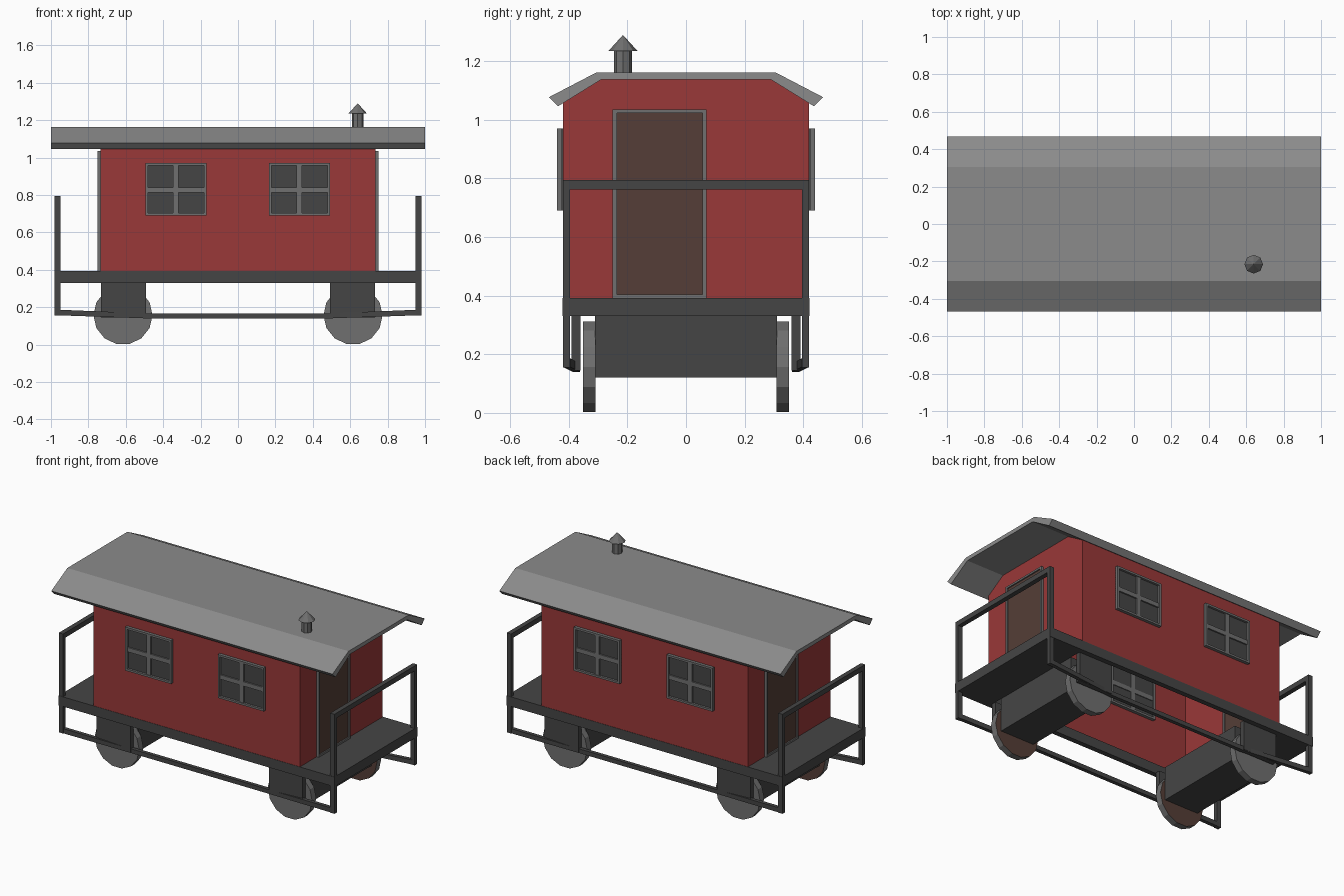
import bpy, bmesh, math
from mathutils import Vector, Matrix

if "Cube" in bpy.data.objects:
    bpy.data.objects.remove(bpy.data.objects["Cube"])


def mat(name, r, g, b):
    m = bpy.data.materials.new(name)
    m.diffuse_color = (r, g, b, 1)
    m.use_nodes = True
    m.node_tree.nodes["Principled BSDF"].inputs["Base Color"].default_value = m.diffuse_color
    return m


RED = mat("red_paint", 0.32, 0.04, 0.04)
DARK = mat("dark_iron", 0.06, 0.06, 0.06)
BROWN = mat("brown_wood", 0.09, 0.048, 0.038)
GREY = mat("mid_grey", 0.16, 0.16, 0.16)
ROOF = mat("roof_grey", 0.26, 0.26, 0.26)


def finish(name, bm, *mats):
    me = bpy.data.meshes.new(name)
    bm.to_mesh(me)
    bm.free()
    ob = bpy.data.objects.new(name, me)
    bpy.context.collection.objects.link(ob)
    for m in mats:
        me.materials.append(m)
    return ob


def boxes(name, material, *spans):
    """One object from boxes given as (x0, x1, y0, y1, z0, z1)."""
    bm = bmesh.new()
    for x0, x1, y0, y1, z0, z1 in spans:
        m = Matrix.Translation(((x0 + x1) / 2, (y0 + y1) / 2, (z0 + z1) / 2))
        bmesh.ops.create_cube(bm, size=1, matrix=m @ Matrix.Diagonal((x1 - x0, y1 - y0, z1 - z0, 1)))
    return finish(name, bm, material)


def extrude_x(name, material, profile, x0, x1, caps=True):
    """Extrude a closed (y, z) profile along x."""
    bm = bmesh.new()
    f = bm.faces.new([bm.verts.new((x0, y, z)) for y, z in profile])
    r = bmesh.ops.extrude_face_region(bm, geom=[f], use_keep_orig=True)
    bmesh.ops.translate(bm, vec=(x1 - x0, 0, 0), verts=[v for v in r["geom"] if isinstance(v, bmesh.types.BMVert)])
    bmesh.ops.recalc_face_normals(bm, faces=bm.faces)
    return finish(name, bm, material), 


def cone(name, material, r1, r2, depth, sides, matrix, extra=()):
    bm = bmesh.new()
    bmesh.ops.create_cone(bm, cap_ends=True, segments=sides, radius1=r1, radius2=r2, depth=depth, matrix=matrix)
    return finish(name, bm, material, *extra)


# Body: wall shell, open below and under the roof
body = extrude_x("body_walls", RED, [(-.42, .36), (.42, .36), (.42, 1.065), (.30, 1.138), (-.30, 1.138), (-.42, 1.065)],
                 -.735, .735)[0]
bm = bmesh.new()
bm.from_mesh(body.data)
bm.normal_update()
gone = [f for f in bm.faces if abs(f.normal.z) > .3]
bmesh.ops.delete(bm, geom=gone, context='FACES')
bm.to_mesh(body.data)
bm.free()

# Roof: bent sheet
half = [(.305, 1.162), (.468, 1.077), (.437, 1.046), (.29, 1.137)]
extrude_x("roof", ROOF, half + [(-y, z) for y, z in reversed(half)], -1, 1)

# Chimney
cone("chimney_pipe", GREY, .031, .031, .11, 8, Matrix.Translation((.64, -.215, 1.19)))
cone("chimney_cap", GREY, .05, 0, .055, 8, Matrix.Translation((.64, -.215, 1.262)))

# Chassis: side sills and end decks
boxes("chassis_frame", DARK,
      (-.735, .735, -.422, -.39, .33, .392), (-.735, .735, .39, .422, .33, .392),
      (.735, .98, -.422, .422, .33, .392), (-.98, -.735, -.422, .422, .33, .392))

for s in (-1, 1):
    side = "left" if s < 0 else "right"
    # End railing with posts running below the deck
    x0, x1 = sorted((s * .95, s * .98))
    boxes(side + "_railing", DARK, (x0, x1, -.42, -.395, .155, .795), (x0, x1, .395, .42, .155, .795),
          (x0, x1, -.395, .395, .763, .795))

    # Door, offset to the viewer's left from either end
    def yspan(a, b):
        return sorted((s * a, s * b))
    xd = sorted((s * .725, s * .742))
    xf = sorted((s * .72, s * .75))
    boxes(side + "_door", BROWN, (*xd, *yspan(-.24, .06), .392, 1.03))
    boxes(side + "_door_frame", GREY, (*xf, *yspan(-.25, -.236), .392, 1.035),
          (*xf, *yspan(.056, .07), .392, 1.035), (*xf, *yspan(-.236, .056), 1.023, 1.035),
          (*xf, *yspan(-.236, .056), .392, .404))

    # Axle block between the wheels, with outer guard plates
    cx = s * .612
    boxes(side + "_axle_block", DARK, (cx - .12, cx + .12, -.31, .31, .12, .335))
    boxes(side + "_axle_guards", DARK, (cx - .12, cx + .12, -.39, -.36, .145, .335),
          (cx - .12, cx + .12, .36, .39, .145, .335))

    # Wheels, brown on the inner face
    for t in (-1, 1):
        m = Matrix.Translation((s * .615, t * .33, .157)) @ Matrix.Rotation(math.pi / 2, 4, 'X') \
            @ Matrix.Rotation(math.pi / 14, 4, 'Z')
        w = cone(side + ("_front" if t < 0 else "_back") + "_wheel", GREY, .158, .158, .042, 14, m, (BROWN,))
        for p in w.data.polygons:
            if p.normal.y * t < -.9:
                p.material_index = 1

# Windows on both long sides
for t in (-1, 1):
    side = "front" if t < 0 else "back"
    for cx in (-.332, .328):
        n = side + ("_left" if cx < 0 else "_right") + "_window"
        yp = sorted((t * .41, t * .426))
        yf = sorted((t * .40, t * .44))
        yb = sorted((t * .405, t * .435))
        a, b = cx - .163, cx + .163
        boxes(n + "_glass", DARK, (a, b, *yp, .692, .968))
        boxes(n + "_frame", GREY, (a, a + .013, *yf, .69, .97), (b - .013, b, *yf, .69, .97),
              (a + .013, b - .013, *yf, .69, .703), (a + .013, b - .013, *yf, .957, .97),
              (cx - .015, cx + .015, *yb, .703, .957), (a + .013, b - .013, *yb, .812, .84))

    # Lower truss bar joining posts and axle guards
    bm = bmesh.new()
    rings = []
    for x, y, zb, zt in ((-.98, .408, .157, .187), (-.49, .374, .14, .167), (.49, .374, .14, .167), (.98, .408, .157, .187)):
        rings.append([bm.verts.new((x, t * (y + dy), z)) for dy, z in
                      ((-.012, zb), (.012, zb), (.012, zt), (-.012, zt))])
    for r, q in zip(rings, rings[1:]):
        for i in range(4):
            bm.faces.new((r[i], r[i - 1], q[i - 1], q[i]))
    bm.faces.new(rings[0])
    bm.faces.new(rings[-1])
    bmesh.ops.recalc_face_normals(bm, faces=bm.faces)
    finish(side + "_truss_bar", bm, DARK)
